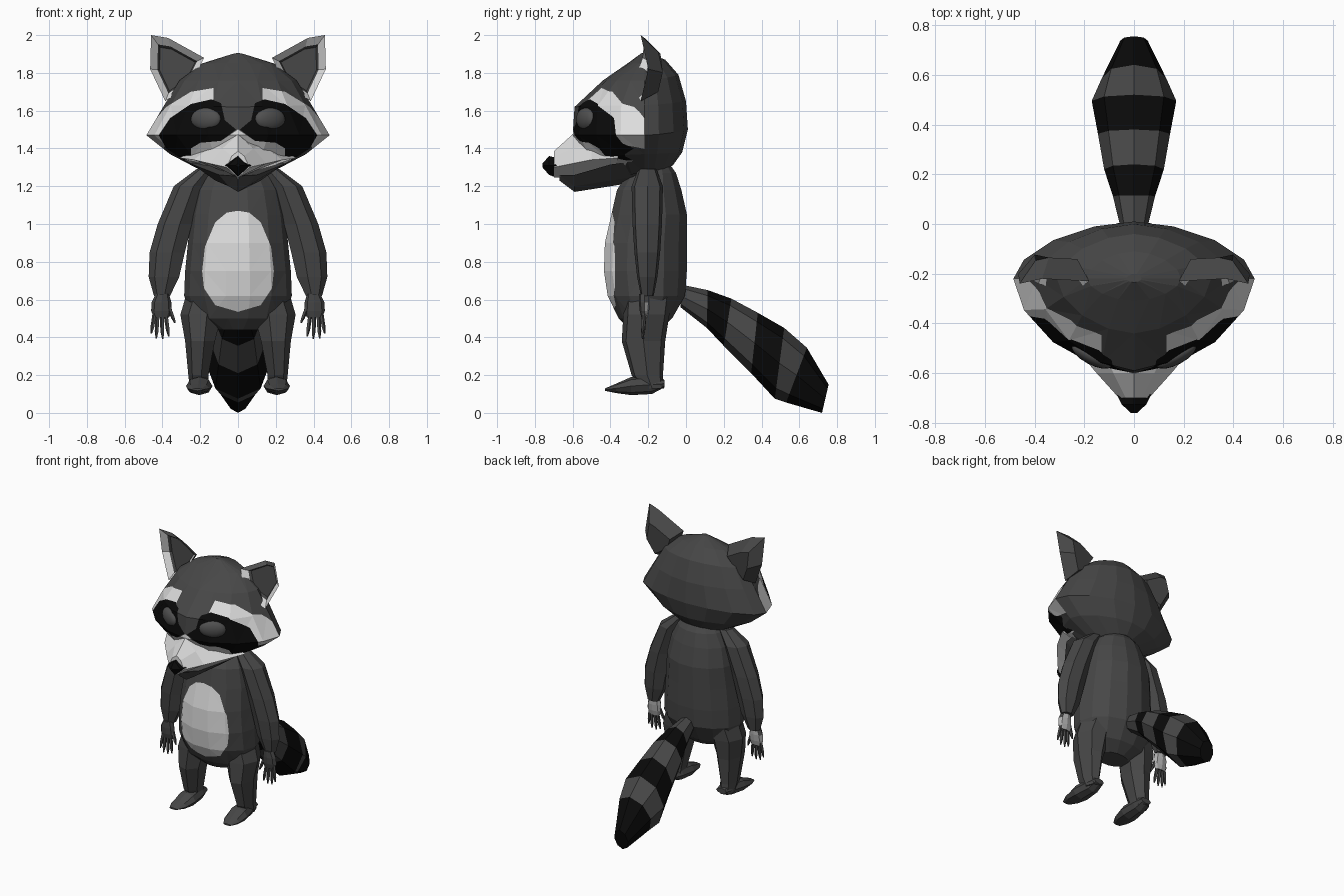
import bpy, bmesh, math
from mathutils import Vector, Matrix

if "Cube" in bpy.data.objects:
    bpy.data.objects.remove(bpy.data.objects["Cube"])


def material(name, v):
    m = bpy.data.materials.new(name)
    m.diffuse_color = (v, v, v, 1)
    m.use_nodes = True
    m.node_tree.nodes["Principled BSDF"].inputs["Base Color"].default_value = m.diffuse_color
    return m


FUR, BLACK, WHITE, EYE, PALM = range(5)
MATS = [material("grey fur", 0.062), material("black fur", 0.003), material("white fur", 0.72),
        material("eye grey", 0.08), material("palm grey", 0.42)]


def finish(bm, name, mirror=False, smooth=False):
    bmesh.ops.recalc_face_normals(bm, faces=bm.faces)
    me = bpy.data.meshes.new(name)
    bm.to_mesh(me)
    bm.free()
    for m in MATS:
        me.materials.append(m)
    for p in me.polygons:
        p.use_smooth = smooth
    ob = bpy.data.objects.new(name, me)
    bpy.context.collection.objects.link(ob)
    if mirror:
        ob.modifiers.new("mirror", "MIRROR").use_mirror_merge = False
    return ob


def add_loft(bm, rings, mats):
    """Skin closed rings of points, one material index per band."""
    if isinstance(mats, int):
        mats = [mats] * (len(rings) - 1)
    vs = [[bm.verts.new(p) for p in r] for r in rings]
    n = len(vs[0])
    for k, m in enumerate(mats):
        for i in range(n):
            j = (i + 1) % n
            bm.faces.new((vs[k][i], vs[k][j], vs[k + 1][j], vs[k + 1][i])).material_index = m
    bm.faces.new(vs[0]).material_index = mats[0]
    bm.faces.new(vs[-1]).material_index = mats[-1]


def loft(name, rings, mats=FUR, mirror=False):
    bm = bmesh.new()
    add_loft(bm, rings, mats)
    return finish(bm, name, mirror)


def ring(c, u, v, n):
    c, u, v = Vector(c), Vector(u), Vector(v)
    return [c + u * math.cos(2 * math.pi * i / n) + v * math.sin(2 * math.pi * i / n) for i in range(n)]


def flat_ring(x, y, z, rx, ry, n):
    return ring((x, y, z), (rx, 0, 0), (0, ry, 0), n)


def profile_ring(y, half):
    """Mirror a half profile of (x, z), starting and ending on the centre line."""
    pts = half + [(-x, z) for x, z in half[-2:0:-1]]
    return [(x, y, z) for x, z in pts]


def inside(x, z, poly):
    hit = False
    for (x1, z1), (x2, z2) in zip(poly, poly[1:] + poly[:1]):
        if (z1 > z) != (z2 > z) and x < (x2 - x1) * (z - z1) / (z2 - z1) + x1:
            hit = not hit
    return hit


def paint(ob, patches, ymax):
    """Cut the front faces along each patch outline and colour what lies inside."""
    bm = bmesh.new()
    bm.from_mesh(ob.data)

    def front():
        return [f for f in bm.faces if f.calc_center_median().y < ymax]
    bmesh.ops.triangulate(bm, faces=front())
    for poly, _ in patches:
        for s in (1, -1):
            for (x1, z1), (x2, z2) in zip(poly, poly[1:] + poly[:1]):
                near = [f for f in front()
                        if max(v.co.x * s for v in f.verts) > min(x1, x2) - 0.03
                        and min(v.co.x * s for v in f.verts) < max(x1, x2) + 0.03
                        and max(v.co.z for v in f.verts) > min(z1, z2) - 0.03
                        and min(v.co.z for v in f.verts) < max(z1, z2) + 0.03]
                if not near:
                    continue
                geom = list({g for f in near for g in (f, *f.edges, *f.verts)})
                bmesh.ops.bisect_plane(bm, geom=geom, dist=1e-5, plane_co=(s * x1, 0, z1),
                                       plane_no=Vector((z2 - z1, 0, -(x2 - x1) * s)).normalized())
    for f in front():
        c = f.calc_center_median()
        for poly, m in patches:
            if inside(abs(c.x), c.z, poly):
                f.material_index = m
    bm.to_mesh(ob.data)
    bm.free()


# Torso with white belly
torso = [(0.44, .12, -.30, -.14), (0.50, .24, -.36, -.07), (0.62, .285, -.42, 0), (0.75, .28, -.44, .01),
         (0.90, .265, -.435, .01), (1.05, .25, -.40, .01), (1.18, .22, -.37, -.02), (1.27, .17, -.31, -.05),
         (1.34, .09, -.26, -.10)]
body = loft("torso", [flat_ring(0, (f + b) / 2, z, w, (b - f) / 2, 14) for z, w, f, b in torso])
paint(body, [([(0, 1.07), (.06, 1.06), (.12, 1.01), (.175, .88), (.19, .75), (.18, .66), (.12, .57), (0, .535)],
              WHITE)], -0.24)

# Head: (front y, z), (side half width, z), (back y, z) for each level
levels = [(-.42, 1.22, .17, 1.27, -.07, 1.31), (-.53, 1.34, .36, 1.37, -.02, 1.38),
          (-.60, 1.47, .485, 1.47, .01, 1.50), (-.59, 1.62, .39, 1.63, 0, 1.65),
          (-.44, 1.76, .31, 1.76, -.04, 1.79), (-.31, 1.85, .19, 1.85, -.11, 1.87),
          (-.235, 1.905, .03, 1.90, -.20, 1.905)]


def head_ring(fy, fz, w, sz, by, bz, n=16):
    pts = []
    for i in range(n):
        a = 2 * math.pi * i / n
        s, c = math.sin(a), math.cos(a)
        y, z = (fy, fz) if c > 0 else (by, bz)
        pts.append((math.copysign(abs(s) ** 1.15, s) * w, -.22 + (y + .22) * abs(c) ** 1.15,
                    z * c * c + sz * s * s))
    return pts


head = loft("head", [head_ring(*l) for l in levels])
brow = [(.13, 1.66), (.13, 1.72), (.25, 1.70), (.38, 1.62), (.50, 1.48), (.50, 1.44), (.40, 1.38), (.36, 1.50)]
mask = [(0.01, 1.5), (.07, 1.55), (.09, 1.64), (.14, 1.66), (.25, 1.635), (.36, 1.56), (.42, 1.47), (.38, 1.40),
        (.28, 1.335), (.25, 1.36), (.25, 1.40), (.2, 1.43), (.09, 1.44)]
cheek = [(0, 1.5), (.09, 1.44), (.2, 1.43), (.25, 1.40), (.25, 1.36), (.28, 1.335), (.2, 1.30), (0, 1.26)]
paint(head, [(brow, WHITE), (cheek, WHITE), (mask, BLACK)], -0.221)

# Muzzle, nose and lower jaw
muzzle = [(-.36, .31, 1.46, 1.42, 1.35, 1.27), (-.50, .235, 1.49, 1.42, 1.34, 1.25),
          (-.60, .15, 1.475, 1.40, 1.32, 1.245), (-.70, .06, 1.385, 1.36, 1.30, 1.245)]
loft("muzzle", [profile_ring(y, [(0, zt), (.55 * w, zs), (w, zw), (0, zb)])
                for y, w, zt, zs, zw, zb in muzzle], WHITE)
loft("nose", [profile_ring(y, [(0, zt), (w, 1.31), (0, zb)]) for y, w, zt, zb in
              [(-.685, .07, 1.35, 1.245), (-.725, .05, 1.36, 1.26), (-.76, .012, 1.32, 1.30)]], BLACK)
loft("lower_jaw", [profile_ring(y, [(0, zt), (w, zt), (.5 * w, zb + .03), (0, zb)]) for y, w, zt, zb in
                   [(-.22, .25, 1.34, 1.23), (-.40, .24, 1.315, 1.20), (-.59, .10, 1.26, 1.17),
                    (-.67, .03, 1.255, 1.23)]])

# Eyes
bm = bmesh.new()
bmesh.ops.create_uvsphere(bm, u_segments=16, v_segments=10, radius=1, matrix=Matrix.Translation((.17, -.53, 1.555))
                          @ Matrix.Rotation(math.radians(28), 4, 'Z') @ Matrix.Diagonal((.09, .035, .06, 1)))
for f in bm.faces:
    f.material_index = EYE
finish(bm, "eyes", True, True)

# Ears: back cap, outer rim, pale inner border, sunken dark centre
rim = [Vector(p) for p in [(.18, -.23, 1.88), (.37, -.22, 1.985), (.46, -.24, 2.0), (.465, -.2, 1.82),
                           (.385, -.24, 1.65), (.25, -.28, 1.74)]]
mid, low = Vector((.35, -.22, 1.85)), Vector((.32, -.2, 1.81))
loft("ears", [[mid + (p - mid) * .6 + Vector((-.02, .085, -.03)) for p in rim], rim,
              [low + (p - low) * .74 + Vector((0, .03, 0)) for p in rim],
              [low + (p - low) * .66 + Vector((0, .045, 0)) for p in rim]], [FUR, WHITE, FUR], True)

# Arms
arm = [(.17, 1.29, .05, .05), (.255, 1.20, .085, .085), (.33, 1.0, .095, .08), (.37, .85, .098, .07),
       (.388, .72, .085, .055), (.40, .62, .045, .035)]
loft("arms", [flat_ring(x, -.205, z, rx, ry, 7) for x, z, rx, ry in arm], FUR, True)

# Hands with five fingers and pale palms
bm = bmesh.new()
add_loft(bm, [flat_ring(x, -.22, z, rx, ry, 8) for x, z, rx, ry in
              [(.40, .63, .035, .03), (.405, .585, .052, .03), (.405, .54, .055, .025), (.405, .505, .04, .016)]], FUR)
bmesh.ops.recalc_face_normals(bm, faces=bm.faces)
for f in bm.faces:
    if f.normal.y > .5 and f.calc_center_median().z < .61:
        f.material_index = PALM
for x0, z0, x1, z1 in [(.44, .53, .458, .42), (.425, .52, .432, .395), (.403, .52, .398, .392),
                       (.382, .52, .366, .405), (.365, .56, .333, .475)]:
    add_loft(bm, [flat_ring(x0 + (x1 - x0) * t, -.22 - .01 * t, z0 + (z1 - z0) * t, r, r, 5)
                  for t, r in [(0, .012), (.7, .011), (1, .004)]], FUR)
finish(bm, "hands", True)

# Legs and feet
leg = [(.15, -.20, .64, .12, .13), (.19, -.21, .52, .115, .125), (.197, -.225, .38, .083, .118),
       (.207, -.205, .2, .056, .085), (.205, -.18, .13, .05, .065)]
loft("legs", [flat_ring(x, y, z, rx, ry, 7) for x, y, z, rx, ry in leg], FUR, True)
foot = [(.20, -.115, .155, .04, .02), (.20, -.18, .15, .055, .05), (.205, -.29, .142, .07, .048),
        (.21, -.37, .13, .06, .025), (.215, -.43, .123, .03, .006)]
loft("feet", [ring((x, y, z), (rx, 0, 0), (0, 0, rz), 8) for x, y, z, rx, rz in foot], FUR, True)

# Striped tail: top (y, z), bottom (y, z), half width
tail = [(-.03, .68, -.03, .56, .05), (.115, .65, .11, .45, .085), (.24, .605, .20, .355, .12),
        (.38, .53, .345, .21, .145), (.52, .45, .47, .075, .17), (.64, .345, .53, .055, .13),
        (.755, .15, .72, 0, .055)]
loft("tail", [ring((0, (ty + by) / 2, (tz + bz) / 2), (w, 0, 0), (0, (ty - by) / 2, (tz - bz) / 2), 8)
              for ty, tz, by, bz, w in tail], [FUR, BLACK, FUR, BLACK, FUR, BLACK])
